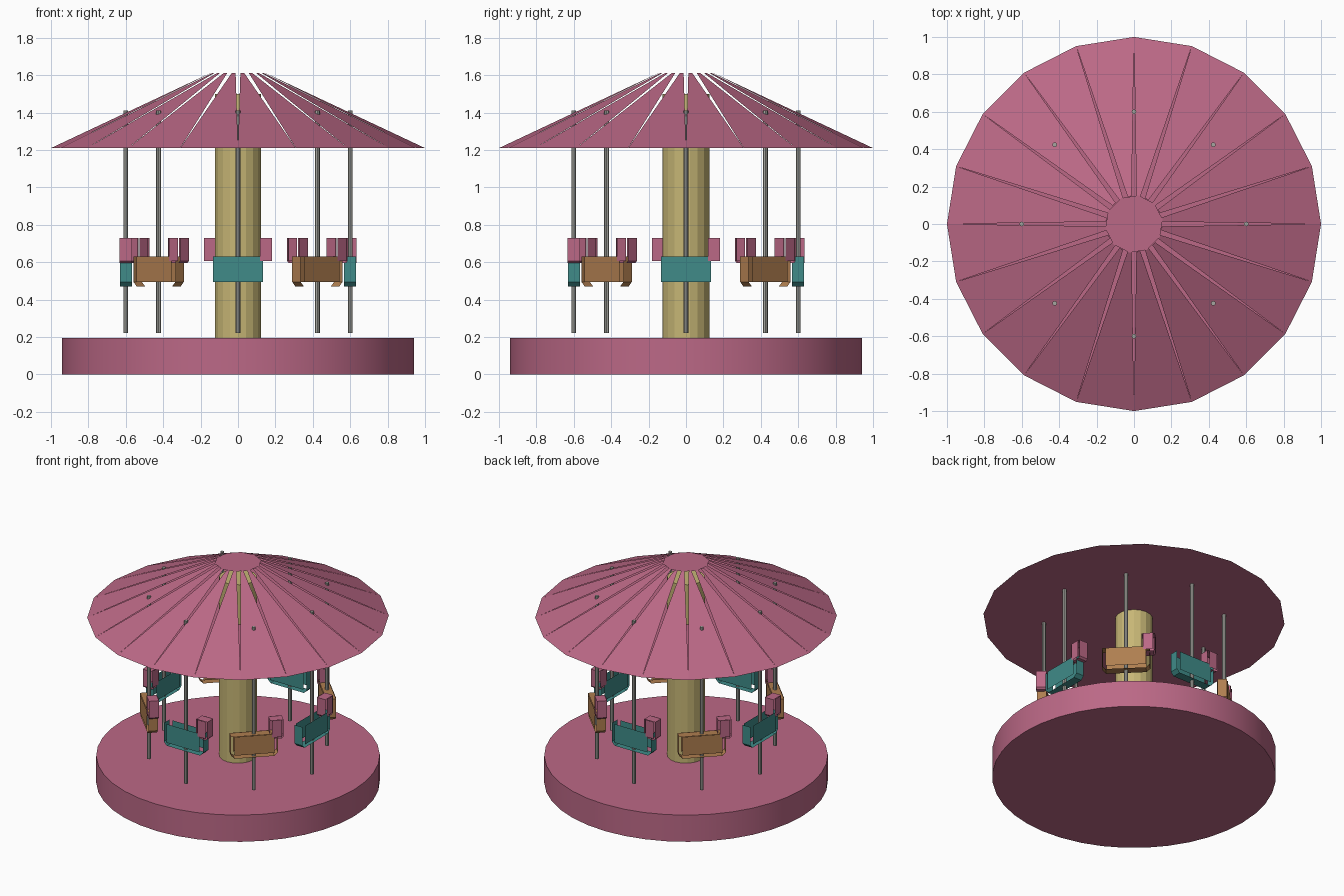
import bpy, bmesh, math
from mathutils import Matrix, Vector

if "Cube" in bpy.data.objects:
    bpy.data.objects.remove(bpy.data.objects["Cube"], do_unlink=True)


def material(name, rgb):
    m = bpy.data.materials.new(name)
    m.use_nodes = True
    m.diffuse_color = (*rgb, 1)
    bsdf = m.node_tree.nodes["Principled BSDF"]
    bsdf.inputs["Base Color"].default_value = (*rgb, 1)
    bsdf.inputs["Roughness"].default_value = 0.8
    return m


PINK = material("dusty pink", (0.50, 0.14, 0.24))
TAN = material("tan", (0.57, 0.47, 0.18))
TEAL = material("teal", (0.05, 0.26, 0.25))
BROWN = material("brown", (0.43, 0.21, 0.08))
STEEL = material("steel grey", (0.38, 0.38, 0.35))


def finish(name, bm, mat, matrix=None, smooth=False):
    mesh = bpy.data.meshes.new(name)
    bm.to_mesh(mesh)
    bm.free()
    mesh.materials.append(mat)
    obj = bpy.data.objects.new(name, mesh)
    bpy.context.collection.objects.link(obj)
    if matrix:
        obj.matrix_world = matrix
    if smooth:
        bpy.ops.object.select_all(action="DESELECT")
        obj.select_set(True)
        bpy.context.view_layer.objects.active = obj
        bpy.ops.object.shade_smooth_by_angle(angle=math.radians(30))
    return obj


def cylinder(name, r, z0, z1, sides, mat, at=(0, 0), smooth=False):
    bm = bmesh.new()
    bmesh.ops.create_cone(bm, cap_ends=True, segments=sides, radius1=r, radius2=r,
                          depth=z1 - z0,
                          matrix=Matrix.Translation((*at, (z0 + z1) / 2)))
    return finish(name, bm, mat, smooth=smooth)


def polar(r, a, z):
    return Vector((r * math.cos(a), r * math.sin(a), z))


def add_face(bm, points):
    return bm.faces.new([bm.verts.new(p) for p in points])


def chamfered_shell(name, x0, x1, z0, z1, half, c, mat, matrix, open_top=False):
    """Flat side panels with a chamfered band running around between them."""
    bm = bmesh.new()
    outline = [(x0 + c, z0), (x1 - c, z0), (x1, z0 + c), (x1, z1),
               (x0, z1), (x0, z0 + c)]
    for i, (xa, za) in enumerate(outline):
        xb, zb = outline[(i + 1) % len(outline)]
        if open_top and za == zb == z1:
            continue
        w = half - 0.003
        add_face(bm, [(xa, -w, za), (xb, -w, zb), (xb, w, zb), (xa, w, za)])
    for s in (-1, 1):
        pts = [(x0 + c, s * half, z0 + c), (x1 - c, s * half, z0 + c),
               (x1 - c, s * half, z1), (x0 + c, s * half, z1)]
        add_face(bm, pts if s < 0 else pts[::-1])
    finish(name, bm, mat, matrix)


# Platform and central column
cylinder("platform", 0.94, 0, 0.195, 40, PINK, smooth=True)
cylinder("column", 0.125, 0.19, 1.5, 18, TAN)

# Roof: twenty tapering panels with slits between, a ceiling and a flat cap
SIDES, EAVE, PEAK = 20, 1.21, 1.61
bm = bmesh.new()
step = math.tau / SIDES
for i in range(SIDES):
    a, b = i * step, (i + 1) * step
    slit = step * 0.27
    corner_a, corner_b = polar(1, a, EAVE), polar(1, b, EAVE)
    add_face(bm, [corner_a, corner_b, polar(0.15, b - slit, PEAK),
                  polar(0.15, a + slit, PEAK)])
finish("roof_panels", bm, PINK)

bm = bmesh.new()
add_face(bm, [polar(1, -i * step, EAVE) for i in range(SIDES)])
finish("roof_ceiling", bm, PINK)

bm = bmesh.new()
add_face(bm, [polar(0.155, i * step * 2 + step / 2, PEAK) for i in range(SIDES // 2)])
finish("roof_cap", bm, PINK)

# Eight mounts on poles, alternating colours, all facing counterclockwise
for i in range(8):
    a = i * math.tau / 8
    place = Matrix.Translation(polar(0.6, a, 0)) @ Matrix.Rotation(a + math.pi / 2, 4, "Z")
    teal = i % 2 == 0
    cylinder(f"pole_{i + 1}", 0.013, 0.22, 1.41, 8, STEEL, at=polar(0.6, a, 0).xy)
    chamfered_shell(f"mount_body_{i + 1}", -0.158, 0.158, 0.47, 0.63, 0.035, 0.024,
                    TEAL if teal else BROWN, place, open_top=teal)
    chamfered_shell(f"mount_head_{i + 1}", 0.105, 0.195, 0.595, 0.73, 0.037, 0.012,
                    PINK, place)
